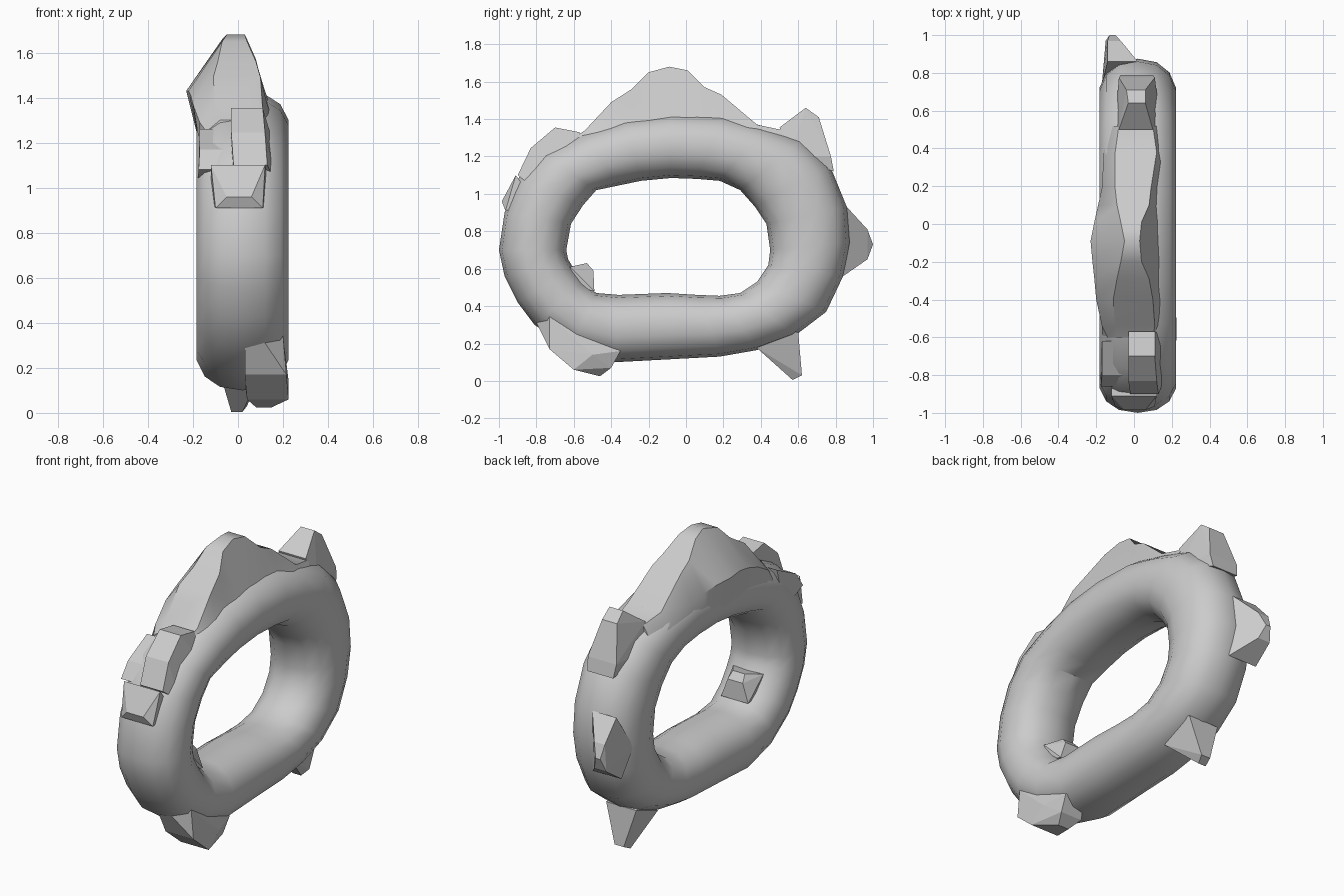
import bpy, bmesh, math
from mathutils import Vector


def finish(name, bm, smooth):
    bmesh.ops.recalc_face_normals(bm, faces=bm.faces[:])
    me = bpy.data.meshes.new(name)
    bm.to_mesh(me)
    bm.free()
    ob = bpy.data.objects.new(name, me)
    bpy.context.collection.objects.link(ob)
    for p in me.polygons:
        p.use_smooth = smooth
    if smooth:
        bpy.ops.object.select_all(action='DESELECT')
        ob.select_set(True)
        bpy.context.view_layer.objects.active = ob
        bpy.ops.object.shade_smooth_by_angle(angle=math.radians(35))
    return ob


def loft(name, sections, closed, smooth):
    bm = bmesh.new()
    rows = [[bm.verts.new(p) for p in s] for s in sections]
    n = len(rows[0])
    for i in range(len(rows) if closed else len(rows) - 1):
        a, b = rows[i], rows[(i + 1) % len(rows)]
        for j in range(n):
            k = (j + 1) % n
            bm.faces.new((a[j], a[k], b[k], b[j]))
    if not closed:
        bm.faces.new(rows[0])
        bm.faces.new(rows[-1])
    return finish(name, bm, smooth)


def bump(name, ribs):
    """Faceted lump: hull of (y, z, x0, x1) ribs."""
    bm = bmesh.new()
    for y, z, x0, x1 in ribs:
        bm.verts.new((x0, y, z))
        bm.verts.new((x1, y, z))
    res = bmesh.ops.convex_hull(bm, input=bm.verts[:])
    junk = {g for g in res["geom_interior"] if isinstance(g, bmesh.types.BMVert)}
    bmesh.ops.delete(bm, geom=list(junk), context='VERTS')
    bmesh.ops.dissolve_limit(bm, angle_limit=0.03, verts=bm.verts[:], edges=bm.edges[:])
    return finish(name, bm, False)


# Ring body: outer (y, z) and matching inner (y, z)
stations = [
    (-1.0, .70, -.64, .70), (-.97, .90, -.615, .84), (-.90, 1.08, -.55, .94),
    (-.77, 1.22, -.48, 1.02), (-.55, 1.33, -.36, 1.045), (-.33, 1.40, -.24, 1.07),
    (-.08, 1.43, -.08, 1.085), (.20, 1.42, .06, 1.08), (.42, 1.36, .18, 1.07),
    (.62, 1.29, .29, 1.02), (.77, 1.15, .37, .93), (.86, .93, .43, .84),
    (.875, .74, .45, .70), (.84, .56, .44, .62), (.75, .37, .38, .53),
    (.58, .24, .29, .47), (.38, .165, .18, .455), (.18, .13, .06, .46),
    (-.10, .115, -.10, .47), (-.38, .10, -.36, .46), (-.62, .17, -.48, .47),
    (-.81, .30, -.55, .53), (-.90, .42, -.60, .60), (-.97, .56, -.63, .65)]
SIDES = 14


def power(v):
    return math.copysign(abs(v) ** .88, v)


rings = []
for oy, oz, iy, iz in stations:
    row = []
    for k in range(SIDES):
        a = 2 * math.pi * k / SIDES
        c, s = power(math.cos(a)), power(math.sin(a))
        row.append(((.02 + .208 * s), (oy + iy) / 2 + (oy - iy) / 2 * c,
                    (oz + iz) / 2 + (oz - iz) / 2 * c))
    rings.append(row)
loft("ring_body", rings, True, True)

# Crest on top: y, mid z, mid x range, top z, top x range
crest = [
    (-.60, 1.25, -.14, .16, 1.30, -.08, .10), (-.54, 1.29, -.17, .14, 1.34, -.10, .11),
    (-.40, 1.37, -.20, .13, 1.49, -.11, .10), (-.29, 1.41, -.21, .12, 1.56, -.09, .08),
    (-.20, 1.43, -.22, .12, 1.65, -.07, .04), (-.09, 1.43, -.23, .12, 1.68, -.05, .03),
    (.01, 1.42, -.21, .12, 1.66, -.07, .04), (.10, 1.40, -.19, .12, 1.57, -.09, .08),
    (.19, 1.37, -.17, .13, 1.53, -.10, .09), (.38, 1.29, -.16, .16, 1.37, -.10, .12),
    (.52, 1.24, -.14, .16, 1.34, -.08, .10)]
loft("top_crest", [[(-.17, y, 1.19), (a, y, zm), (c, y, zt), (d, y, zt), (b, y, zm), (.20, y, 1.19)]
                   for y, zm, a, b, zt, c, d in crest], False, True)

# Faceted lumps and spikes
bump("rear_horn", [(.64, 1.46, -.03, .06), (.71, 1.41, -.04, .06), (.775, 1.20, -.08, .11),
                   (.79, 1.12, -.07, .10), (.50, 1.355, -.08, .10), (.55, 1.20, -.10, .14)])
bump("front_ridge", [(-.57, 1.33, -.03, .11), (-.70, 1.355, -.03, .11), (-.83, 1.245, -.03, .12),
                     (-.90, 1.10, -.02, .13), (-.80, 1.02, -.02, .17), (-.58, 1.15, -.03, .17)])
bump("front_knob", [(-.985, .96, -.05, .06), (-.965, .91, -.10, .11), (-.91, 1.10, -.12, .12),
                    (-.80, .95, -.12, .14)])
bump("front_shoulder", [(-.62, 1.26, -.17, -.05), (-.80, 1.17, -.17, -.05),
                        (-.86, 1.08, -.175, -.05), (-.68, 1.0, -.18, -.05)])
bump("rear_lump", [(.86, .93, -.14, .02), (.97, .81, -.14, -.07), (1.0, .73, -.13, -.10),
                   (.97, .65, -.15, -.07), (.84, .56, -.16, .03), (.74, .72, -.17, .08)])
bump("rear_spike", [(.57, .005, -.03, .02), (.62, .03, -.02, .04), (.60, .26, -.09, .11),
                    (.38, .175, -.08, .10), (.48, .27, -.05, .12)])
bump("front_foot", [(-.80, .31, .03, .12), (-.73, .345, .05, .20), (-.35, .16, .06, .19),
                    (-.40, .07, .04, .18), (-.46, .025, .08, .15), (-.60, .06, .04, .225),
                    (-.73, .17, .03, .215), (-.50, .14, .03, .225)])
bump("inner_nub", [(-.53, .63, -.02, .06), (-.495, .59, -.03, .07), (-.49, .48, -.07, .11),
                   (-.62, .61, -.08, .12), (-.59, .50, -.07, .11)])
